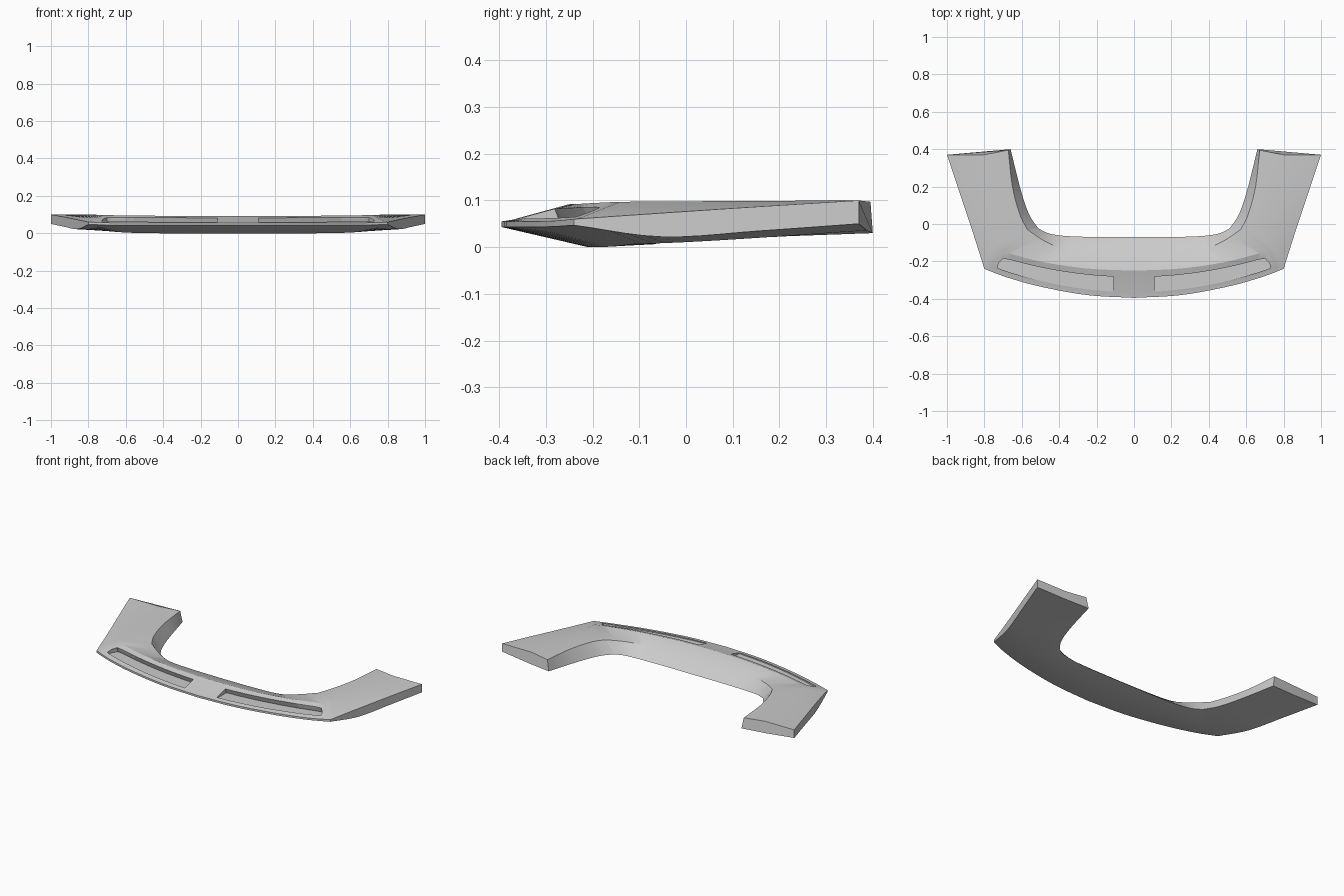
import bpy
import bmesh
from mathutils import Vector

default = bpy.data.objects.get("Cube")
if default:
    bpy.data.objects.remove(default, do_unlink=True)

grey = bpy.data.materials.new("light grey")
grey.use_nodes = True
colour = (0.6, 0.6, 0.6, 1)
grey.diffuse_color = colour
shader = next(n for n in grey.node_tree.nodes if n.type == 'BSDF_PRINCIPLED')
shader.inputs["Base Color"].default_value = colour

CORNER = 4   # station where the bowed front turns into the side arm
STEPS = 5    # subdivisions between stations


def loft(name, rings):
    """Closed mesh skinned over a row of equal rings, with capped ends."""
    bm = bmesh.new()
    rows = [[bm.verts.new(p) for p in ring] for ring in rings]
    count = len(rows[0])
    for a, b in zip(rows, rows[1:]):
        for i in range(count):
            j = (i + 1) % count
            bm.faces.new((a[i], a[j], b[j], b[i]))
    bm.faces.new(rows[0])
    bm.faces.new(rows[-1][::-1])
    bmesh.ops.recalc_face_normals(bm, faces=bm.faces)
    mesh = bpy.data.meshes.new(name)
    bm.to_mesh(mesh)
    bm.free()
    mesh.materials.append(grey)
    obj = bpy.data.objects.new(name, mesh)
    bpy.context.collection.objects.link(obj)
    return obj


def smooth_run(points):
    """Catmull-Rom curve through the points."""
    pts = [2 * points[0] - points[1], *points, 2 * points[-1] - points[-2]]
    out = []
    for p, q, r, s in zip(pts, pts[1:], pts[2:], pts[3:]):
        for k in range(STEPS):
            t = k / STEPS
            out.append(0.5 * (2 * q + (r - p) * t
                              + (2 * p - 5 * q + 4 * r - s) * t ** 2
                              + (3 * q - p - 3 * r + s) * t ** 3))
    return out + [points[-1].copy()]


def guide(points):
    """Smooth guide line that keeps a sharp turn at the corner."""
    pts = [Vector(p) for p in points]
    return smooth_run(pts[:CORNER + 1])[:-1] + smooth_run(pts[CORNER:])


# Guide lines from the centre to the arm tip
lip = [(0, -.395, .055), (.25, -.38, .055), (.5, -.335, .055), (.68, -.285, .056),
       (.8, -.24, .06), (.86, -.05, .073), (.93, .16, .087), (1, .37, .1)]
ridge = [(0, -.25, .092), (.25, -.238, .092), (.48, -.205, .094), (.64, -.165, .096),
         (.72, -.14, .097), (.75, 0, .098), (.78, .18, .099), (.8, .37, .1)]
slope = [(0, -.14, .06), (.22, -.14, .062), (.38, -.13, .065), (.48, -.09, .075),
         (.57, -.03, .085), (.61, .05, .092), (.65, .2, .095), (.672, .395, .097)]
inner = [(0, -.07, .006), (.18, -.07, .006), (.35, -.065, .007), (.45, -.052, .01),
         (.51, -.025, .013), (.56, .05, .017), (.605, .18, .022), (.66, .4, .03)]
lip_under = [.043, .043, .043, .044, .047, .022, .035, .05]
belly = [0, 0, 0, .002, .006, .011, .021, .036]

under = [(p[0], p[1], z) for p, z in zip(lip, lip_under)]
lip_in = [Vector(a).lerp(Vector(b), 0.16) for a, b in zip(lip, ridge)]
for p, a, b in zip(lip_in, lip, ridge):
    p.z = a[2] + 0.1 * (b[2] - a[2])
bottom = []
for a, b, z in zip(lip, inner, belly):
    p = Vector(a).lerp(Vector(b), 0.57)
    bottom.append((p.x, p.y, z))

# Body: cross-sections mirrored into one U-shaped shell
half = list(zip(*[guide(g) for g in (under, lip, lip_in, ridge, slope, inner, bottom)]))
mirrored = [[Vector((-p.x, p.y, p.z)) for p in ring] for ring in half[:0:-1]]
body = loft("wing_body", mirrored + half)


# Two shallow recesses in the front slope, with an undercut back wall
def recess_outline():
    xs = [0.11 + 0.6 * i / 12 for i in range(13)]
    front = [(x, -0.365 + 0.155 * (x / 0.8) ** 2) for x in xs]
    back = [(x, -0.285 + 0.105 * (x / 0.7) ** 2) for x in xs[:-1]]
    rounded_end = [(0.73, -0.235), (0.725, -0.212), (0.7, -0.185)]
    return front + rounded_end + back[::-1]


bpy.context.view_layer.objects.active = body
for side, name in ((1, "left"), (-1, "right")):
    outline = recess_outline()
    floor = [(side * x, y + (0.012 if i > 14 else 0), 0.054)
             for i, (x, y) in enumerate(outline)]
    top = [(side * x, y, 0.15) for x, y in outline]
    rim = [(side * x, y, 0.085) for x, y in outline]
    cutter = loft(name + "_recess_cutter", [floor, rim, top])
    cutter.hide_render = True
    cut = body.modifiers.new(name + "_recess", 'BOOLEAN')
    cut.operation = 'DIFFERENCE'
    cut.solver = 'EXACT'
    cut.object = cutter
    bpy.ops.object.modifier_apply(modifier=cut.name)
    bpy.data.objects.remove(cutter, do_unlink=True)

# Smooth shading with crisp creases
bpy.ops.object.select_all(action='DESELECT')
body.select_set(True)
bpy.ops.object.shade_smooth_by_angle(angle=0.4)
